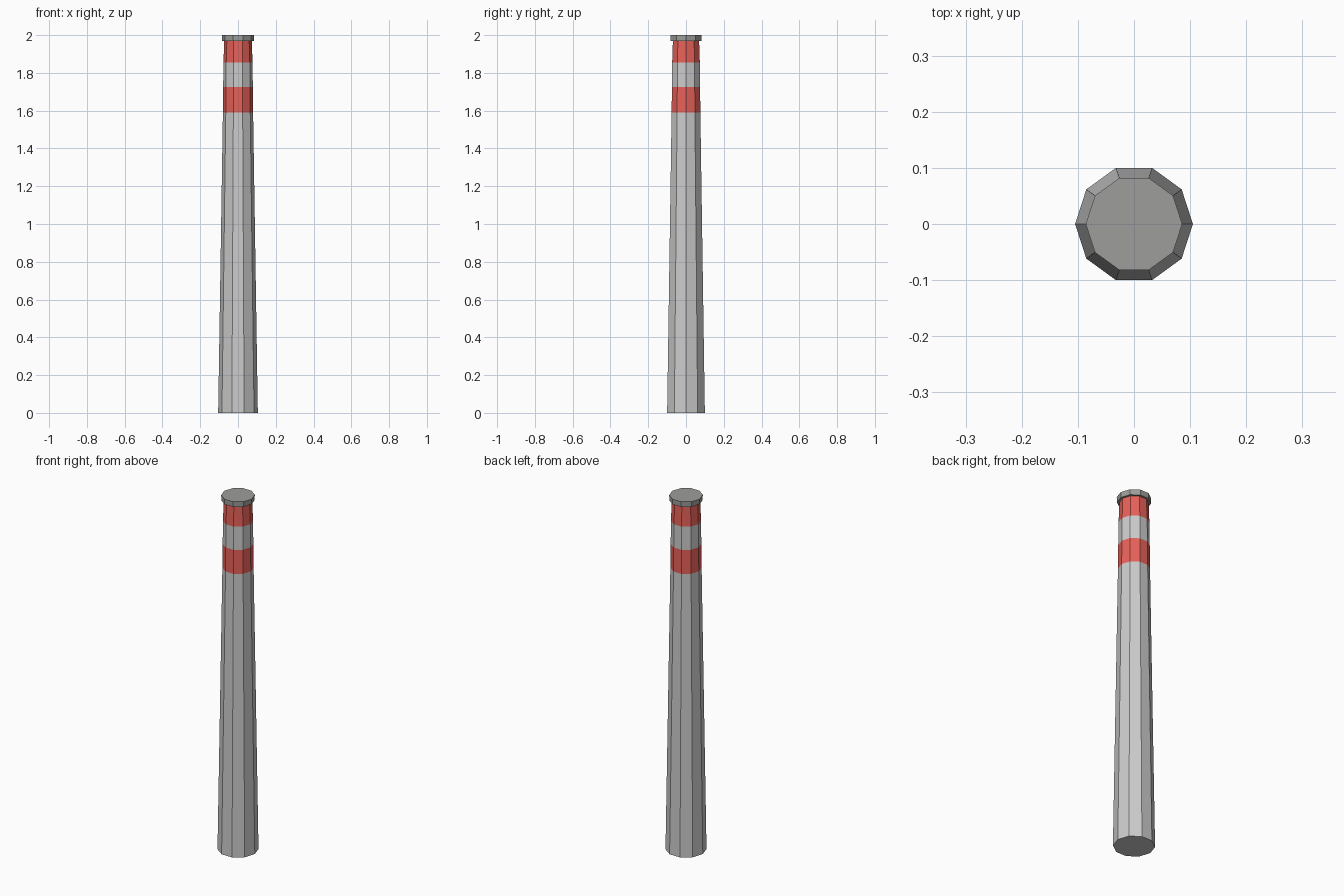
import bpy
from math import cos, sin, pi

if "Cube" in bpy.data.objects:
    bpy.data.objects.remove(bpy.data.objects["Cube"])

SIDES = 10


def material(name, rgb):
    m = bpy.data.materials.new(name)
    m.diffuse_color = (*rgb, 1)
    m.use_nodes = True
    m.node_tree.nodes["Principled BSDF"].inputs["Base Color"].default_value = m.diffuse_color
    return m


def section(name, z0, r0, z1, r1, mat=None, bottom=False, top=False):
    """Ten-sided tapered section, optionally closed at either end."""
    verts = [(r * cos(2 * pi * i / SIDES), r * sin(2 * pi * i / SIDES), z)
             for r, z in ((r0, z0), (r1, z1)) for i in range(SIDES)]
    faces = [(i, (i + 1) % SIDES, (i + 1) % SIDES + SIDES, i + SIDES)
             for i in range(SIDES)]
    if bottom:
        faces.append(tuple(reversed(range(SIDES))))
    if top:
        faces.append(tuple(range(SIDES, 2 * SIDES)))
    mesh = bpy.data.meshes.new(name)
    mesh.from_pydata(verts, [], faces)
    if mat:
        mesh.materials.append(mat)
    obj = bpy.data.objects.new(name, mesh)
    bpy.context.collection.objects.link(obj)
    return obj


concrete = material("concrete", (0.58, 0.58, 0.55))
red = material("red_paint", (0.8, 0.12, 0.1))
white = material("white_paint", (0.72, 0.72, 0.72))
dark = material("dark_rim", (0.34, 0.34, 0.33))

# Tapered shaft
section("shaft", 0, 0.105, 1.59, 0.08, concrete, bottom=True)

# Painted warning bands, flush with the shaft
section("lower_red_band", 1.59, 0.08, 1.725, 0.0785, red)
section("white_band", 1.725, 0.0785, 1.855, 0.077, white)
section("upper_red_band", 1.855, 0.077, 1.97, 0.073, red)

# Overhanging rim cap
section("rim_cap", 1.97, 0.085, 2.0, 0.086, dark, bottom=True, top=True)
